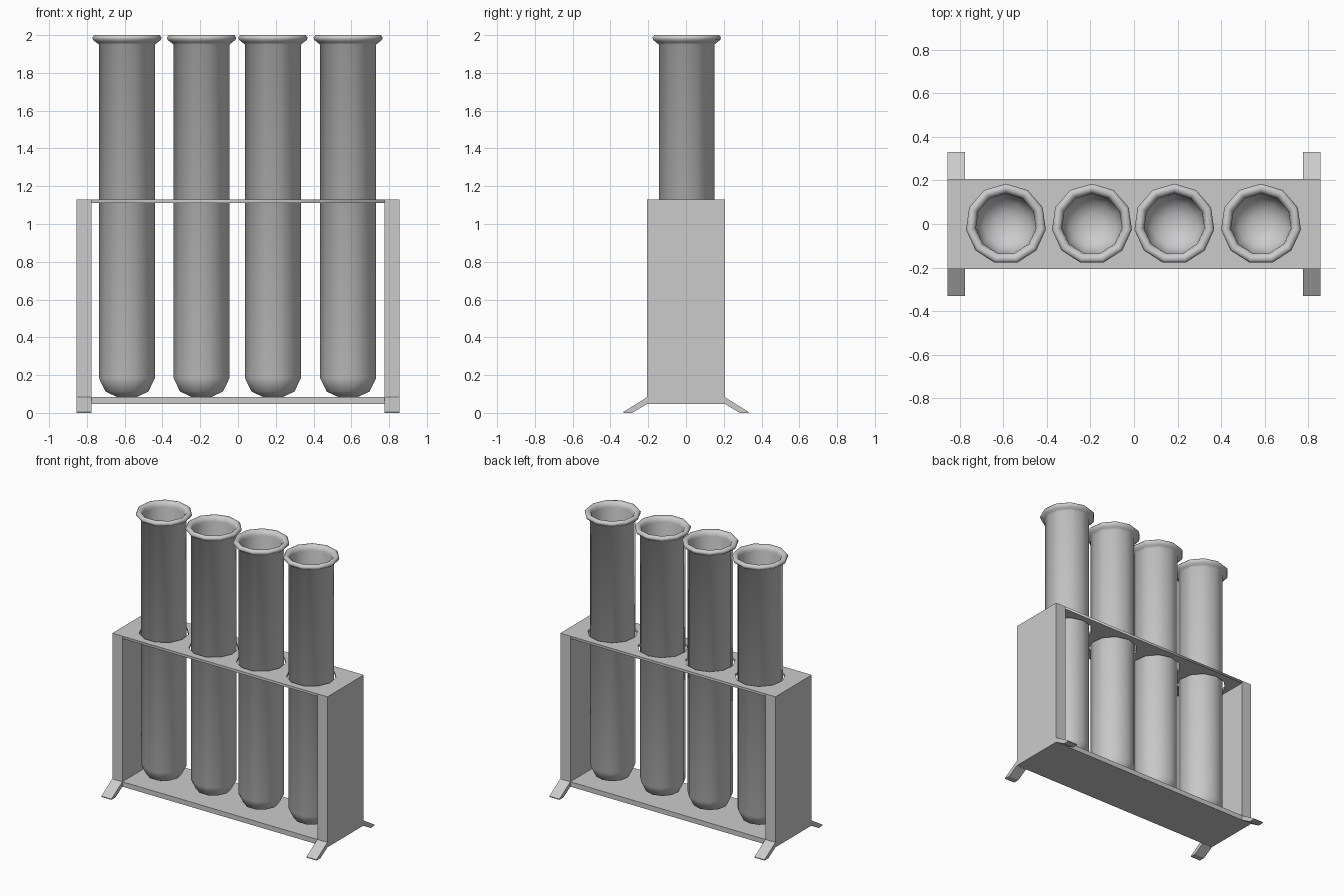
import bpy, bmesh, math

if "Cube" in bpy.data.objects:
    bpy.data.objects.remove(bpy.data.objects["Cube"])

TUBE_X = (-0.588, -0.193, 0.185, 0.583)
SIDES = 11


def ring_points(r, cx=0.0):
    return [(cx + r * math.cos(math.pi / 2 + 2 * math.pi * i / SIDES),
             r * math.sin(math.pi / 2 + 2 * math.pi * i / SIDES)) for i in range(SIDES)]


def finish(name, bm):
    bmesh.ops.recalc_face_normals(bm, faces=bm.faces[:])
    mesh = bpy.data.meshes.new(name)
    bm.to_mesh(mesh)
    bm.free()
    obj = bpy.data.objects.new(name, mesh)
    bpy.context.collection.objects.link(obj)
    return obj


def prism_x(name, x0, x1, profile):
    """Extrude a (y, z) profile along x."""
    bm = bmesh.new()
    face = bm.faces.new([bm.verts.new((x0, y, z)) for y, z in profile])
    ext = bmesh.ops.extrude_face_region(bm, geom=[face])
    moved = [g for g in ext["geom"] if isinstance(g, bmesh.types.BMVert)]
    bmesh.ops.translate(bm, verts=moved, vec=(x1 - x0, 0, 0))
    return finish(name, bm)


def box(name, x0, x1, y, z0, z1):
    return prism_x(name, x0, x1, [(-y, z0), (y, z0), (y, z1), (-y, z1)])


def lathe(name, profile, cx):
    """Revolve an (r, z) profile; both ends are capped."""
    bm = bmesh.new()
    rings = [[bm.verts.new((x, y, z)) for x, y in ring_points(r)] for r, z in profile]
    for a, b in zip(rings, rings[1:]):
        for i in range(SIDES):
            j = (i + 1) % SIDES
            bm.faces.new((a[i], a[j], b[j], b[i]))
    bm.faces.new(rings[0])
    bm.faces.new(rings[-1])
    obj = finish(name, bm)
    obj.location.x = cx
    bpy.ops.object.select_all(action='DESELECT')
    obj.select_set(True)
    bpy.context.view_layer.objects.active = obj
    bpy.ops.object.shade_smooth_by_angle(angle=math.radians(60))
    return obj


# Test tubes: rounded base, straight wall, rolled lip, inner wall
tube_profile = [(0.05, 0.083), (0.115, 0.113), (0.15, 0.185), (0.15, 1.95),
                (0.165, 1.962), (0.182, 1.975), (0.185, 1.988), (0.175, 2.0),
                (0.158, 2.0), (0.144, 1.988), (0.139, 1.965),
                (0.139, 0.19), (0.107, 0.124), (0.045, 0.096)]
for n, x in enumerate(TUBE_X, 1):
    lathe(f"test_tube_{n}", tube_profile, x)

# Top plate with holes: filled 2D outline, extruded and turned into a mesh
curve = bpy.data.curves.new("top_plate", 'CURVE')
curve.dimensions = '2D'
curve.fill_mode = 'BOTH'
curve.extrude = 0.009
outlines = [[(-0.775, -0.206), (0.775, -0.206), (0.775, 0.206), (-0.775, 0.206)]]
outlines += [ring_points(0.163, x) for x in TUBE_X]
for pts in outlines:
    spline = curve.splines.new('POLY')
    spline.points.add(len(pts) - 1)
    for p, (x, y) in zip(spline.points, pts):
        p.co = (x, y, 0, 1)
    spline.use_cyclic_u = True
plate = bpy.data.objects.new("top_plate", curve)
plate.location.z = 1.12
bpy.context.collection.objects.link(plate)
bpy.ops.object.select_all(action='DESELECT')
plate.select_set(True)
bpy.context.view_layer.objects.active = plate
bpy.ops.object.convert(target='MESH')

# Base plate
box("base_plate", -0.775, 0.775, 0.206, 0.048, 0.083)

# Side panels and splayed feet
foot = [(0.206, 0.083), (0.33, 0.006), (0.33, 0.0), (0.285, 0.0), (0.206, 0.047)]
for side, s in (("left", -1), ("right", 1)):
    x0, x1 = sorted((s * 0.775, s * 0.855))
    box(f"{side}_side_panel", x0, x1, 0.206, 0.048, 1.129)
    for end, t in (("front", -1), ("back", 1)):
        prism_x(f"{side}_{end}_foot", x0, x1, [(t * y, z) for y, z in foot])
